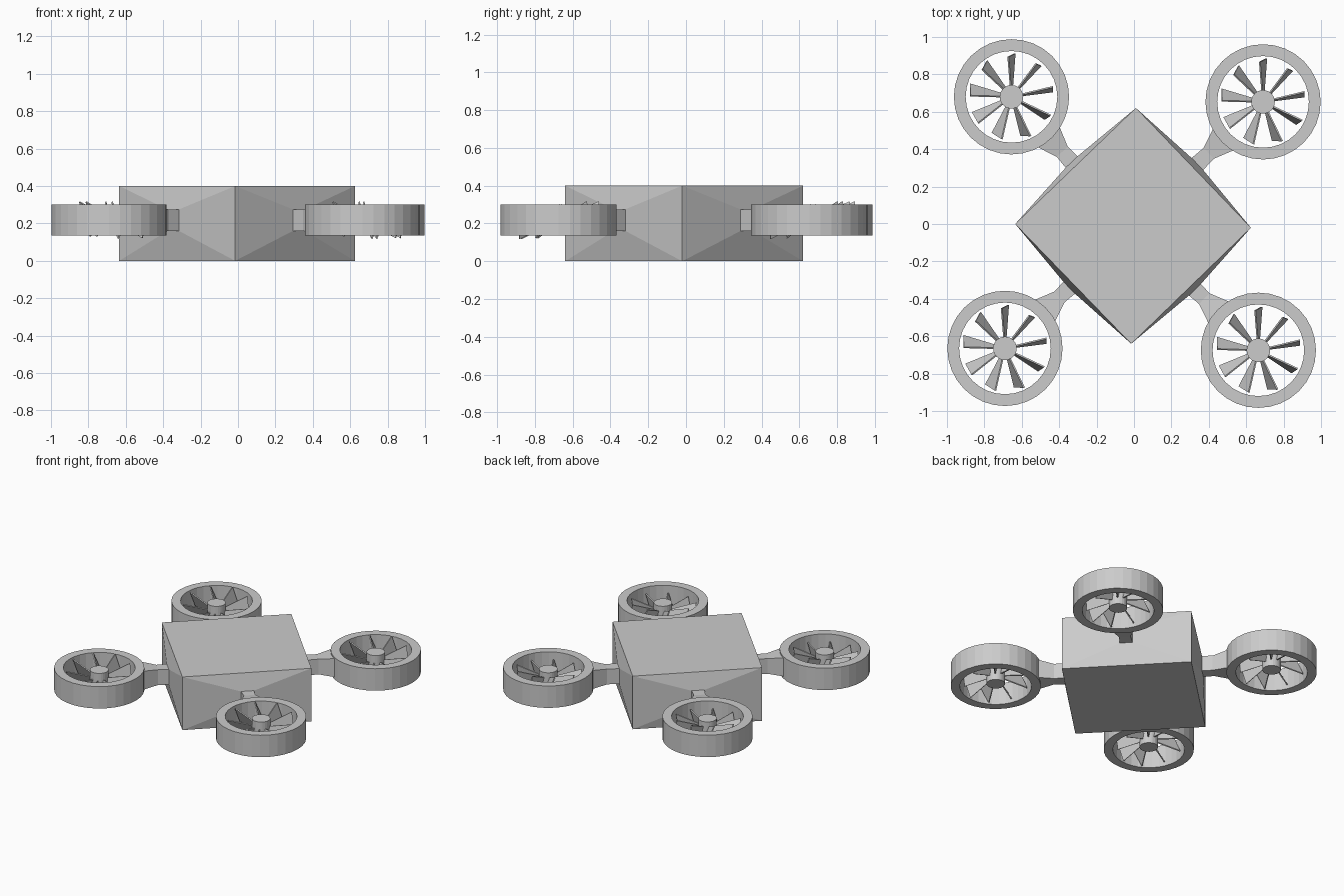
import bpy, bmesh
from math import sin, cos, pi, radians
from mathutils import Vector, Matrix

if "Cube" in bpy.data.objects:
    bpy.data.objects.remove(bpy.data.objects["Cube"])


def make(name, verts, faces):
    bm = bmesh.new()
    vs = [bm.verts.new(v) for v in verts]
    for f in faces:
        bm.faces.new([vs[i] for i in f])
    bmesh.ops.recalc_face_normals(bm, faces=bm.faces)
    me = bpy.data.meshes.new(name)
    bm.to_mesh(me)
    bm.free()
    ob = bpy.data.objects.new(name, me)
    bpy.context.collection.objects.link(ob)
    return ob


def loft(sections):
    """Closed skin through sections that all have the same point count."""
    n = len(sections[0])
    verts = [p for s in sections for p in s]
    faces = [list(range(n)), list(range(len(verts) - n, len(verts)))]
    for k in range(len(sections) - 1):
        for i in range(n):
            j = (i + 1) % n
            faces.append([k * n + i, k * n + j, (k + 1) * n + j, (k + 1) * n + i])
    return verts, faces


def rect(c, side, w, z0, z1):
    """Upright rectangle around c, wide along side."""
    a, b = c - side * w / 2, c + side * w / 2
    return [(a.x, a.y, z0), (b.x, b.y, z0), (b.x, b.y, z1), (a.x, a.y, z1)]


corners = [Vector(p) for p in [(0.01, 0.62), (-0.635, 0.0), (-0.015, -0.64), (0.625, -0.02)]]
hubs = [Vector(p) for p in [(-0.655, 0.68), (-0.69, -0.665), (0.665, -0.675), (0.69, 0.653)]]
names = ["back_left", "front_left", "front_right", "back_right"]
Z0, Z1, ARM_Z0, ARM_Z1, ARM_W = 0.135, 0.30, 0.16, 0.275, 0.09

# Body: a turned box whose sides swell out to each arm root
verts = [(c.x, c.y, z) for z in (0, 0.4) for c in corners]
faces = [[0, 1, 2, 3], [4, 5, 6, 7]]
roots = []
for i in range(4):
    j = (i + 1) % 4
    side = (corners[j] - corners[i]).normalized()
    out = Vector((side.y, -side.x))
    mid = (corners[i] + corners[j]) / 2
    if out.dot(mid) < 0:
        out = -out
    root = mid + out * 0.03
    roots.append(root)
    b = len(verts)
    verts += rect(root, side, ARM_W, ARM_Z0, ARM_Z1)
    outer = [i, j, j + 4, i + 4]
    for k in range(4):
        m = (k + 1) % 4
        faces.append([outer[k], outer[m], b + m, b + k])
    faces.append([b, b + 1, b + 2, b + 3])
make("body", verts, faces)


def duct_ring(name, c, n=32, ro=0.308, ri=0.245):
    verts, faces = [], []
    for i in range(n):
        a = 2 * pi * i / n
        for r, z in ((ro, Z0), (ro, Z1), (ri, Z1), (ri, Z0)):
            verts.append((c.x + r * cos(a), c.y + r * sin(a), z))
        for k in range(4):
            m, t = (k + 1) % 4, (i + 1) % n
            faces.append([i * 4 + k, i * 4 + m, t * 4 + m, t * 4 + k])
    make(name, verts, faces)


def fan(name, c, count=9):
    # Hub
    n = 24
    disc = lambda z: [(c.x + 0.063 * cos(2 * pi * i / n), c.y + 0.063 * sin(2 * pi * i / n), z)
                      for i in range(n)]
    make(name + "_hub", *loft([disc(0.155), disc(0.285)]))
    # Blades: wedges widening to the tip, steeply pitched, the whole set slightly tilted
    pitch = radians(71)
    tilt = (Matrix.Translation((c.x, c.y, 0.218)) @ Matrix.Rotation(radians(8), 4, 'X')
            @ Matrix.Rotation(radians(4), 4, 'Y'))
    verts, faces = [], []
    for i in range(count):
        turn = tilt @ Matrix.Rotation(radians(10) + 2 * pi * i / count, 4, 'Z')
        secs = []
        for r, w, t in ((0.05, 0.035, 0.008), (0.225, 0.14, 0.008)):
            ch = Vector((0, cos(pitch), sin(pitch))) * w / 2
            th = Vector((0, -sin(pitch), cos(pitch))) * t / 2
            o = Vector((r, 0, 0))
            secs.append([turn @ (o + p) for p in (ch + th, ch - th, -ch - th, -ch + th)])
        v, f = loft(secs)
        faces += [[q + len(verts) for q in face] for face in f]
        verts += v
    make(name + "_blades", verts, faces)


for name, hub, root in zip(names, hubs, roots):
    duct_ring(name + "_duct_ring", hub)
    fan(name + "_fan", hub)
    # Arm: straight stub, then a flare into the ring
    d = (hub - root).normalized()
    side = Vector((-d.y, d.x))
    edge = hub - d * 0.292
    make(name + "_arm", *loft([
        rect(root - d * 0.01, side, ARM_W, ARM_Z0, ARM_Z1),
        rect(hub - d * 0.40, side, ARM_W - 0.01, ARM_Z0, ARM_Z1),
        rect(edge, side, 0.16, Z0 + 0.015, Z1 - 0.01)]))
